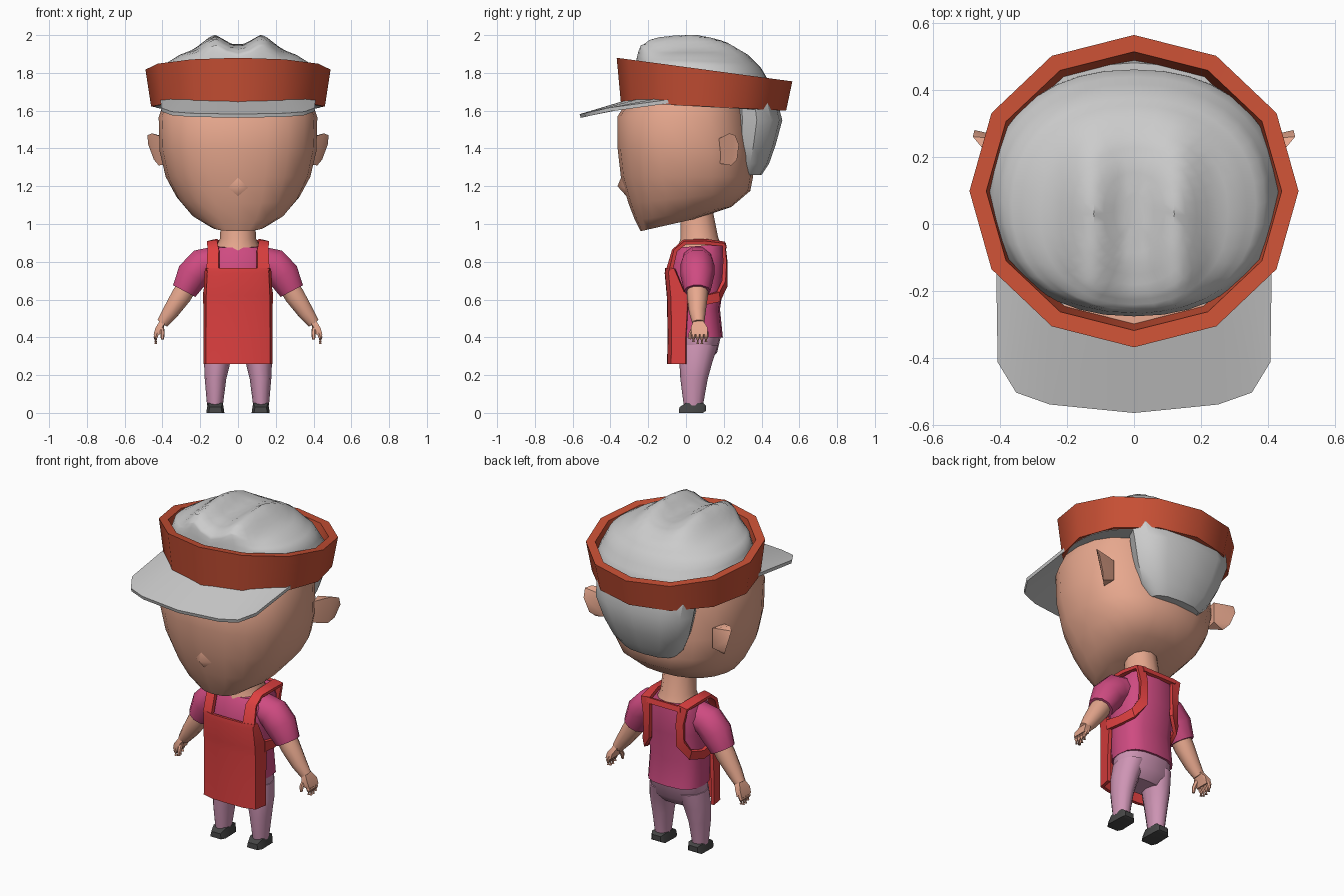
import bpy, bmesh, math
from mathutils import Vector

COLORS = {
    "skin": (0.80, 0.39, 0.27), "apron_red": (0.72, 0.05, 0.05),
    "band_red": (0.58, 0.08, 0.035), "magenta": (0.62, 0.07, 0.22),
    "mauve": (0.62, 0.30, 0.46), "dark": (0.06, 0.06, 0.06),
}


def material(name):
    m = bpy.data.materials.get(name) or bpy.data.materials.new(name)
    m.diffuse_color = (*COLORS[name], 1)
    return m


def finish(name, bm, color=None, mirror=False, thick=0, angle=40):
    bmesh.ops.recalc_face_normals(bm, faces=bm.faces)
    me = bpy.data.meshes.new(name)
    bm.to_mesh(me)
    bm.free()
    ob = bpy.data.objects.new(name, me)
    bpy.context.collection.objects.link(ob)
    if color:
        me.materials.append(material(color))
    if mirror:
        ob.modifiers.new("mirror", 'MIRROR').merge_threshold = 0.002
    if thick:
        s = ob.modifiers.new("thickness", 'SOLIDIFY')
        s.thickness, s.offset = thick, 0
    bpy.ops.object.select_all(action='DESELECT')
    ob.select_set(True)
    bpy.context.view_layer.objects.active = ob
    bpy.ops.object.convert(target='MESH')
    if angle:
        bpy.ops.object.shade_smooth_by_angle(angle=math.radians(angle))
    return ob


def skin_rings(rings, closed=True, caps=True):
    bm = bmesh.new()
    vs = [[bm.verts.new(p) for p in r] for r in rings]
    n = len(vs[0])
    for a, b in zip(vs, vs[1:]):
        for i in range(n if closed else n - 1):
            j = (i + 1) % n
            bm.faces.new((a[i], a[j], b[j], b[i]))
    if caps and closed:
        bm.faces.new(vs[0])
        bm.faces.new(vs[-1])
    return bm


def oval(yf, zf, yb, zb, hw, cx=0, n=16, p=2.0):
    """Tilted oval section from a front point to a back point."""
    pts = []
    for i in range(n):
        t = 2 * math.pi * i / n
        c, s = math.cos(t), math.sin(t)
        x = math.copysign(abs(c) ** (2 / p), c) * hw + cx
        k = (math.copysign(abs(s) ** (2 / p), s) + 1) / 2
        pts.append((x, yf + (yb - yf) * k, zf + (zb - zf) * k))
    return pts


def loft(name, sections, color=None, p=2.0, n=16, **kw):
    return finish(name, skin_rings([oval(*s, p=p, n=n) for s in sections]), color, **kw)


def tube(name, path, color=None, n=10, **kw):
    """Round limb through (x, y, z, radius) points."""
    pts = [Vector(q[:3]) for q in path]
    rings = []
    for i, q in enumerate(path):
        d = pts[min(i + 1, len(pts) - 1)] - pts[max(i - 1, 0)]
        rot = d.to_track_quat('Z', 'Y')
        rings.append([pts[i] + rot @ Vector((math.cos(2 * math.pi * k / n) * q[3],
                      math.sin(2 * math.pi * k / n) * q[3], 0)) for k in range(n)])
    return finish(name, skin_rings(rings), color, mirror=True, **kw)


def hull(name, pts, color, mirror=True, **kw):
    bm = bmesh.new()
    for q in pts:
        bm.verts.new(q)
    r = bmesh.ops.convex_hull(bm, input=bm.verts)
    loose = list({v for v in r["geom_interior"] if isinstance(v, bmesh.types.BMVert)})
    bmesh.ops.delete(bm, geom=loose, context='VERTS')
    return finish(name, bm, color, mirror=mirror, **kw)


def sheet(name, rows, color=None, thick=0.02):
    return finish(name, skin_rings(rows, closed=False), color, mirror=True, thick=thick)


# Head, nose and ears
loft("head", [(-0.30, 1.67, 0.33, 1.64, 0.39), (-0.362, 1.57, 0.34, 1.56, 0.42),
              (-0.362, 1.40, 0.36, 1.37, 0.415), (-0.345, 1.25, 0.355, 1.25, 0.383),
              (-0.305, 1.11, 0.34, 1.175, 0.325), (-0.27, 1.02, 0.24, 1.09, 0.25),
              (-0.24, 0.962, 0.06, 1.03, 0.15)], "skin", p=2.4, n=20)
hull("nose", [(0, -0.363, 1.20), (0.07, -0.31, 1.19), (-0.07, -0.31, 1.19),
              (0, -0.325, 1.29), (0, -0.30, 1.13)], "skin", mirror=False, angle=90)
hull("ear", [(0.37, 0.17, 1.45), (0.36, 0.18, 1.32), (0.35, 0.25, 1.45), (0.35, 0.25, 1.33),
             (0.455, 0.23, 1.48), (0.48, 0.26, 1.47), (0.475, 0.28, 1.42),
             (0.445, 0.27, 1.34), (0.42, 0.24, 1.31)], "skin")

# Hair crown with two ridges running back from the front
profile = [(-0.27, 1.64, 0.46, 1.60, 0.44), (-0.275, 1.78, 0.46, 1.72, 0.43),
           (-0.265, 1.86, 0.395, 1.83, 0.39), (-0.255, 1.895, 0.33, 1.895, 0.31),
           (-0.21, 1.925, 0.25, 1.935, 0.22), (-0.12, 1.945, 0.18, 1.95, 0.12),
           (-0.02, 1.95, 0.10, 1.952, 0.03)]
fine = [tuple(u + (v - u) * k / 3 for u, v in zip(a, b))
        for a, b in zip(profile, profile[1:]) for k in range(3)] + [profile[-1]]
crown = skin_rings([oval(*s, p=2.2, n=36) for s in fine])
for v in crown.verts:
    side = max(0, 1 - abs(abs(v.co.x) - 0.13) / 0.10)
    fade = min(1, max(0, (0.36 - v.co.y) / 0.3))
    v.co.z += 0.06 * side * fade * min(1, max(0, (v.co.z - 1.84) / 0.04))
finish("hair_crown", crown, angle=50)
loft("hair_nape", [(0.24, 1.66, 0.48, 1.66, 0.32), (0.24, 1.55, 0.51, 1.55, 0.31),
                   (0.24, 1.42, 0.475, 1.42, 0.27), (0.24, 1.32, 0.44, 1.32, 0.22),
                   (0.26, 1.26, 0.40, 1.26, 0.16)], p=2.4, n=12)

# Twelve-sided hat band, leaning back
band = skin_rings([oval(-0.345, 1.645, 0.53, 1.60, 0.46, n=12),
                   oval(-0.367, 1.88, 0.563, 1.755, 0.49, n=12),
                   oval(-0.317, 1.873, 0.513, 1.758, 0.44, n=12),
                   oval(-0.295, 1.645, 0.48, 1.60, 0.41, n=12),
                   oval(-0.345, 1.645, 0.53, 1.60, 0.46, n=12)], caps=False)
bmesh.ops.remove_doubles(band, verts=band.verts, dist=0.0005)
finish("hat_band", band, "band_red")

# Visor
sheet("visor", [
    [(0, -0.25, 1.665), (0.25, -0.22, 1.66), (0.35, -0.15, 1.655), (0.41, -0.08, 1.65)],
    [(0, -0.56, 1.572), (0.25, -0.535, 1.577), (0.35, -0.50, 1.585), (0.405, -0.41, 1.605)]])

# Neck, shirt and sleeves
loft("neck", [(-0.05, 0.86, 0.19, 0.88, 0.12), (-0.03, 0.92, 0.17, 0.93, 0.095),
              (-0.03, 1.08, 0.14, 1.08, 0.09)], "skin", n=12)
loft("shirt", [(-0.06, 0.40, 0.195, 0.40, 0.165), (-0.075, 0.55, 0.18, 0.55, 0.162),
               (-0.09, 0.72, 0.205, 0.72, 0.165), (-0.07, 0.83, 0.205, 0.84, 0.165),
               (-0.04, 0.875, 0.20, 0.895, 0.14)], "magenta", p=2.8)
tube("sleeve", [(0.12, 0.06, 0.80, 0.085), (0.19, 0.06, 0.785, 0.090),
                (0.24, 0.06, 0.73, 0.090), (0.285, 0.06, 0.645, 0.070)], "magenta")

# Arms and hands
tube("arm", [(0.25, 0.06, 0.70, 0.055), (0.30, 0.06, 0.62, 0.056),
             (0.36, 0.06, 0.53, 0.044), (0.40, 0.065, 0.475, 0.032)], "skin")
hull("palm", [(x + d, y, z) for x, z, ys in ((0.395, 0.49, (0.04, 0.09)),
      (0.42, 0.45, (0.025, 0.115)), (0.43, 0.415, (0.03, 0.115)))
      for y in ys for d in (-0.017, 0.017)], "skin")
for i in range(4):
    y = 0.04 + 0.022 * i
    tip = 0.375 if i in (1, 2) else 0.385
    tube(f"finger_{i + 1}", [(0.425, y, 0.43, 0.012), (0.437, y, 0.40, 0.012),
                             (0.435, y, tip - 0.01, 0.008)], "skin", n=6)
tube("thumb", [(0.405, 0.045, 0.455, 0.014), (0.40, 0.025, 0.42, 0.012),
               (0.40, 0.02, 0.39, 0.008)], "skin", n=6)

# Trousers and shoes
loft("trouser_seat", [(-0.02, 0.27, 0.12, 0.27, 0.12), (-0.045, 0.32, 0.165, 0.32, 0.165),
                      (-0.05, 0.43, 0.19, 0.43, 0.162)], "mauve", p=2.5)
loft("trouser_leg", [(-0.04, 0.36, 0.17, 0.36, 0.078, 0.09), (-0.035, 0.27, 0.14, 0.27, 0.07, 0.11),
                     (-0.03, 0.18, 0.115, 0.18, 0.057, 0.119), (-0.012, 0.04, 0.09, 0.04, 0.042, 0.122)],
     "mauve", n=12, mirror=True)
hull("shoe", [(0.12 + s * w, y, z) for s in (-1, 1) for w, y, z in (
      (0.035, -0.038, 0.0), (0.030, -0.035, 0.03), (0.048, -0.01, 0.0), (0.040, 0.0, 0.052),
      (0.045, 0.09, 0.0), (0.040, 0.09, 0.052), (0.028, 0.105, 0.01), (0.028, 0.105, 0.04))], "dark")

# Apron: front panel wrapping to the hips
sheet("apron_panel", [[(0, y, z), (0.10, y + 0.002, z), (e - 0.012, y + 0.018, z), (e, wrap, z)]
      for y, z, e, wrap in ((-0.100, 0.765, 0.165, -0.06), (-0.103, 0.74, 0.168, -0.05),
                            (-0.092, 0.62, 0.173, 0.0), (-0.090, 0.57, 0.173, 0.01),
                            (-0.088, 0.40, 0.174, 0.0), (-0.090, 0.26, 0.174, 0.0))], "apron_red")

# Apron straps: over the shoulder, down the back, out to the hip
sheet("apron_strap", [
    [(0.10, -0.098, 0.75), (0.165, -0.08, 0.75)], [(0.10, -0.065, 0.86), (0.16, -0.055, 0.86)],
    [(0.11, -0.01, 0.908), (0.162, -0.005, 0.90)], [(0.11, 0.10, 0.912), (0.162, 0.10, 0.90)],
    [(0.09, 0.20, 0.90), (0.15, 0.20, 0.89)], [(0.085, 0.21, 0.80), (0.13, 0.205, 0.80)],
    [(0.085, 0.21, 0.67), (0.13, 0.20, 0.70)], [(0.14, 0.175, 0.59), (0.155, 0.17, 0.64)],
    [(0.172, 0.09, 0.57), (0.174, 0.09, 0.62)], [(0.174, -0.01, 0.58), (0.174, -0.01, 0.64)]],
    "apron_red")
sheet("apron_collar", [[(0, 0.207, 0.87), (0.11, 0.206, 0.87)],
                       [(0, 0.20, 0.90), (0.11, 0.20, 0.90)]], "apron_red")
